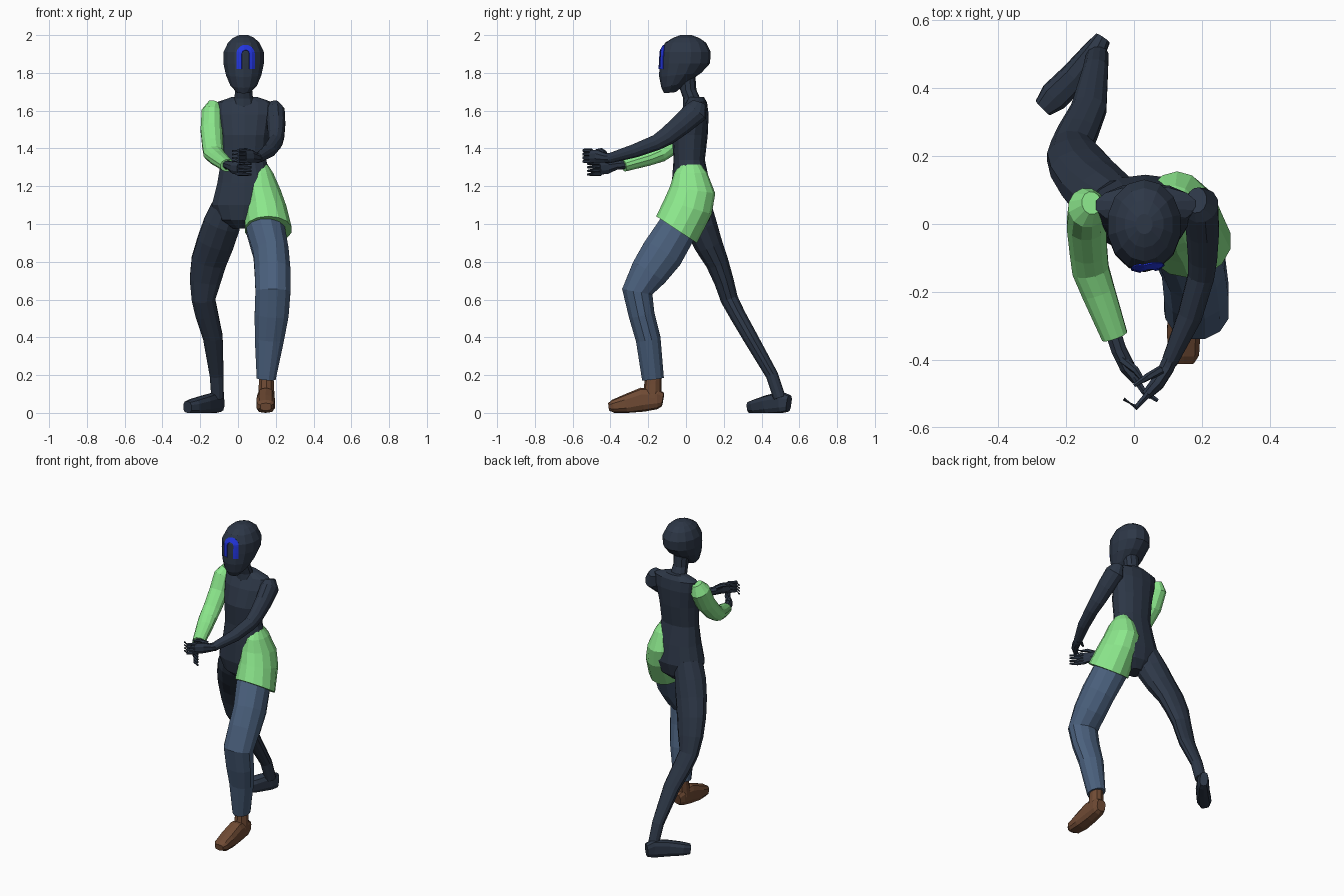
import bpy, bmesh, math
from mathutils import Vector
from mathutils.bvhtree import BVHTree


def material(name, rgb):
    m = bpy.data.materials.new(name)
    m.diffuse_color = (*rgb, 1)
    return m


DARK = material("dark slate", (0.026, 0.038, 0.062))
GREEN = material("light green", (0.279, 0.855, 0.279))
DENIM = material("denim blue", (0.069, 0.117, 0.205))
BROWN = material("leather brown", (0.159, 0.069, 0.034))
BLUE = material("bright blue", (0.016, 0.035, 0.72))


def finish(name, bm, mat):
    bmesh.ops.recalc_face_normals(bm, faces=bm.faces)
    me = bpy.data.meshes.new(name)
    bm.to_mesh(me)
    bm.free()
    me.materials.append(mat)
    ob = bpy.data.objects.new(name, me)
    bpy.context.collection.objects.link(ob)
    return ob


def loft(name, mat, rings, n=12, p=1.0, floor=None):
    """Rings are (x, y, z, half width, half depth[, slope]).
    With a slope the ring is level in x and tilted in y; without, it is square to the path."""
    bm = bmesh.new()
    cs = [Vector(r[:3]) for r in rings]
    loops = []
    for k, r in enumerate(rings):
        if len(r) == 6:
            u, v = Vector((1, 0, 0)), Vector((0, 1, r[5]))
        else:
            t = (cs[min(k + 1, len(cs) - 1)] - cs[max(k - 1, 0)]).normalized()
            u = (Vector((1, 0, 0)) - t * t.x).normalized()
            v = t.cross(u)
        loop = []
        for i in range(n):
            a = 2 * math.pi * (i + 0.5) / n
            c, s = math.cos(a), math.sin(a)
            c = math.copysign(abs(c) ** p, c)
            s = math.copysign(abs(s) ** p, s)
            co = cs[k] + u * r[3] * c + v * r[4] * s
            if floor is not None:
                co.z = max(co.z, floor)
            loop.append(bm.verts.new(co))
        loops.append(loop)
    for a, b in zip(loops, loops[1:]):
        for i in range(n):
            j = (i + 1) % n
            bm.faces.new((a[i], a[j], b[j], b[i]))
    bm.faces.new(loops[0])
    bm.faces.new(loops[-1])
    return finish(name, bm, mat)


# Head and neck
head = loft("head", DARK, [
    (.03, -.085, 1.695, .035, .03, .1), (.03, -.06, 1.735, .072, .07, .2),
    (.03, -.03, 1.79, .096, .112, .1), (.03, -.007, 1.85, .11, .134, 0),
    (.03, -.003, 1.91, .11, .134, 0), (.03, -.002, 1.96, .085, .108, 0),
    (.03, 0, 1.985, .058, .07, 0), (.03, 0, 2.0, .025, .03, 0)], 14)
loft("neck", DARK, [(.03, .04, 1.62, .07, .055, 0), (.03, .03, 1.665, .052, .045, 0),
                    (.03, .012, 1.71, .047, .043, 0), (.03, .005, 1.78, .05, .045, 0)], 10)

# Face mark: arched strip laid on the front of the head
tree = BVHTree.FromPolygons([v.co for v in head.data.vertices],
                            [p.vertices[:] for p in head.data.polygons])
spine = [((-1, 0), -.08 + .02 * i) for i in range(4)]
spine += [((-math.cos(math.pi * i / 12), math.sin(math.pi * i / 12)), 0) for i in range(13)]
spine += [((1, 0), -.02 * i) for i in range(1, 5)]
bm = bmesh.new()
rows = []
for (dx, dz), drop in spine:
    row = []
    for rad in (.02, .034, .048):
        x, z = .04 + dx * rad, 1.9 + dz * rad + drop
        hit = tree.ray_cast(Vector((x, -1, z)), Vector((0, 1, 0)))[0]
        row.append(bm.verts.new((x, hit.y - .004, z)))
    rows.append(row)
for a, b in zip(rows, rows[1:]):
    for i in range(2):
        bm.faces.new((a[i], a[i + 1], b[i + 1], b[i]))
mark = finish("face_mark", bm, BLUE)
sol = mark.modifiers.new("thickness", "SOLIDIFY")
sol.thickness = .004
sol.offset = 0

# Torso
loft("torso", DARK, [
    (.035, .055, 1.672, .07, .04, 0), (.035, .055, 1.645, .15, .056, 0),
    (.035, .04, 1.58, .148, .08, 0), (.033, .02, 1.47, .13, .095, 0),
    (.03, .017, 1.34, .122, .083, 0), (.035, .025, 1.22, .147, .1, 0),
    (.033, .032, 1.1, .175, .113, 0), (.025, .03, 1.02, .13, .095, 0),
    (.02, .03, .975, .05, .05, 0)], 14, .9)

# Tunic hem wrapped round one hip
loft("tunic_skirt", GREEN, [
    (.125, .025, 1.315, .033, .053, 0), (.122, .025, 1.27, .066, .088, 0),
    (.127, .035, 1.18, .1, .12, -.15), (.145, .01, 1.09, .113, .126, -.3),
    (.16, -.05, .97, .127, .108, -.66)], 14)

# Legs
loft("trouser_leg", DENIM, [
    (.13, .0, 1.06, .08, .08), (.145, -.045, .975, .105, .108),
    (.175, -.125, .845, .097, .116), (.183, -.195, .745, .098, .104),
    (.185, -.258, .642, .096, .084), (.178, -.235, .52, .093, .071),
    (.166, -.2, .39, .08, .068), (.149, -.175, .18, .052, .06)])
loft("bare_leg", DARK, [
    (-.05, .045, 1.1, .085, .09), (-.085, .075, 1.0, .1, .09), (-.12, .115, .9, .101, .078),
    (-.155, .163, .8, .096, .063), (-.174, .2, .7, .085, .054), (-.183, .23, .6, .064, .048),
    (-.165, .272, .52, .062, .044), (-.133, .34, .4, .054, .041),
    (-.113, .455, .2, .038, .034), (-.108, .495, .08, .034, .034)])

# Feet
loft("shoe_ankle", BROWN, [(.15, -.172, .2, .04, .042), (.15, -.175, .15, .042, .046),
                           (.15, -.18, .08, .046, .05)], 10)
loft("shoe", BROWN, [
    (.154, -.122, .07, .03, .036), (.152, -.15, .075, .042, .055), (.148, -.23, .07, .047, .064),
    (.146, -.32, .047, .051, .05), (.147, -.385, .035, .046, .035),
    (.147, -.41, .032, .03, .02)], 10, .7, 0)
loft("bare_foot", DARK, [
    (-.092, .545, .05, .024, .045), (-.115, .51, .055, .035, .058), (-.175, .435, .045, .042, .05),
    (-.235, .375, .035, .045, .04), (-.268, .342, .03, .03, .032)], 10, .7, 0)

# Arms
loft("sleeve", GREEN, [
    (-.125, .062, 1.643, .03, .035), (-.138, .048, 1.595, .056, .064),
    (-.14, 0, 1.5, .06, .06), (-.134, -.08, 1.415, .057, .054),
    (-.128, -.135, 1.372, .056, .046), (-.105, -.2, 1.348, .051, .041),
    (-.057, -.33, 1.31, .04, .034)])
loft("bare_arm", DARK, [
    (.185, .07, 1.64, .03, .04), (.196, .055, 1.595, .053, .066), (.202, -.02, 1.53, .05, .059),
    (.202, -.1, 1.465, .044, .051), (.197, -.155, 1.432, .04, .043),
    (.165, -.27, 1.388, .037, .037), (.105, -.405, 1.348, .024, .027)])


def hand(name, palm, base, mid, tip, thumb):
    """Flat palm, four stacked curled fingers and a thumb."""
    loft(name + "_palm", DARK, palm, 8)
    for i in range(4):
        lift = Vector((0, 0, .019 * i))
        pts = [Vector(q) + lift for q in (base, mid, tip)]
        loft(f"{name}_finger_{i + 1}", DARK,
             [(*q, r, r) for q, r in zip(pts, (.011, .0095, .006))], 6)
    loft(name + "_thumb", DARK, [(*q, r, r) for q, r in zip(thumb, (.014, .011, .006))], 6)


hand("lower_hand",
     [(-.068, -.3, 1.315, .025, .025), (-.045, -.37, 1.31, .024, .024),
      (-.02, -.42, 1.298, .024, .036), (.008, -.46, 1.295, .016, .036)],
     (.0, -.45, 1.266), (.03, -.495, 1.264), (.07, -.52, 1.262),
     [(-.035, -.4, 1.32), (.005, -.43, 1.338), (.03, -.465, 1.34)])
hand("upper_hand",
     [(.118, -.375, 1.352, .024, .026), (.095, -.425, 1.35, .024, .026),
      (.068, -.47, 1.358, .022, .035), (.035, -.505, 1.36, .015, .036)],
     (.042, -.5, 1.332), (.006, -.54, 1.332), (-.03, -.515, 1.33),
     [(.08, -.43, 1.375), (.04, -.45, 1.392), (.0, -.475, 1.39)])
